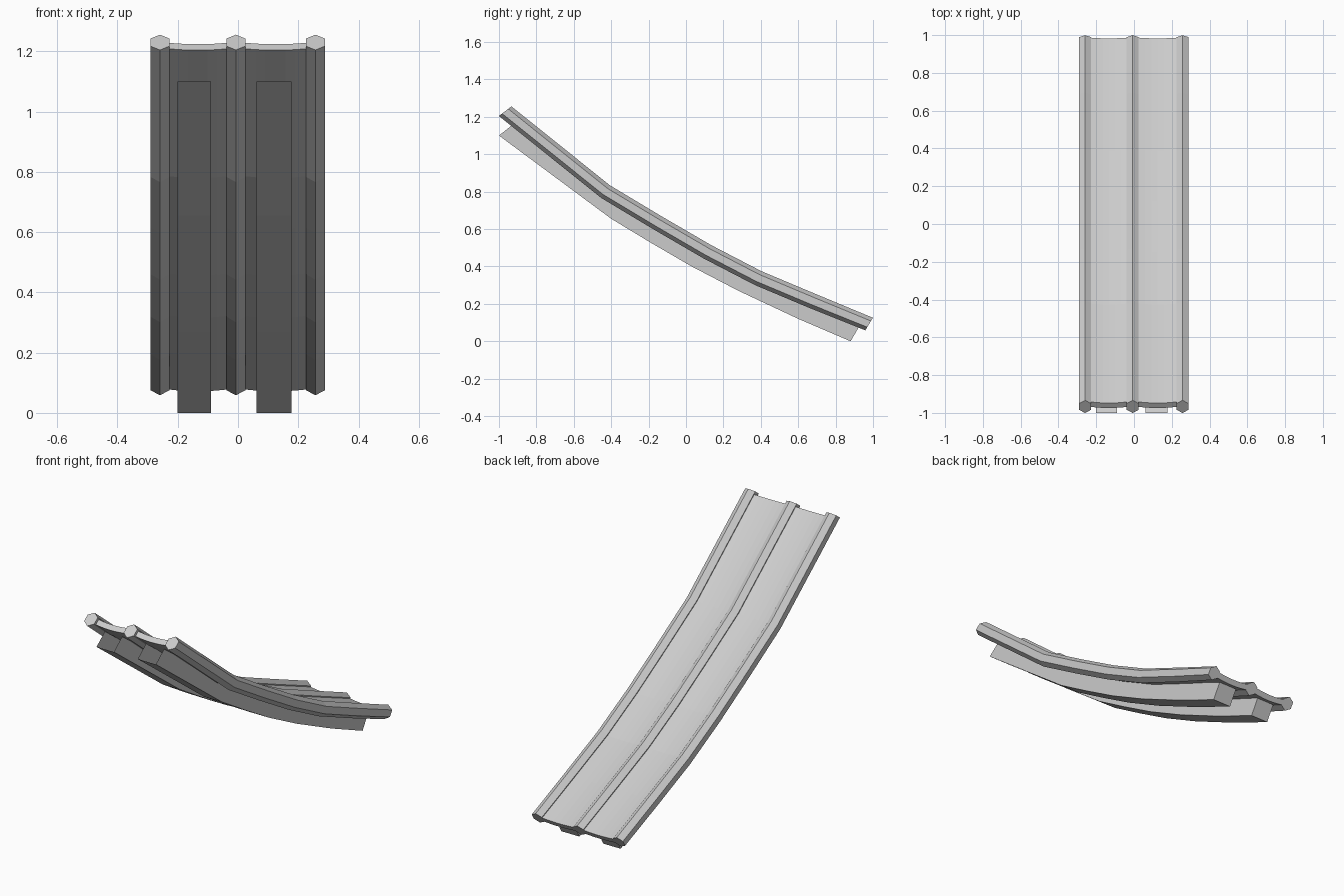
import bpy, bmesh
from mathutils import Vector

if "Cube" in bpy.data.objects:
    bpy.data.objects.remove(bpy.data.objects["Cube"])

# Side-view (y, z) paths: the slide centre line and the underside of the supports
PATH = [(-0.967, 1.23), (-0.43, 0.80), (-0.15, 0.632), (0.115, 0.478),
        (0.385, 0.338), (0.68, 0.214), (0.979, 0.092)]
LOW = [(-1.0, 1.10), (-0.4, 0.655), (-0.19, 0.528), (0.03, 0.40),
       (0.28, 0.27), (0.6, 0.12), (0.88, 0.0)]


def stations(path, start_up, end_up, start_shift=0.0):
    """Return (point, up) pairs with mitred ups and given end tilts."""
    pts = [Vector(p) for p in path]
    dirs = [(b - a).normalized() for a, b in zip(pts, pts[1:])]
    ups = [Vector(start_up)]
    for a, b in zip(dirs, dirs[1:]):
        t = (a + b).normalized()
        ups.append(Vector((-t.y, t.x)) / t.dot(a))
    ups.append(Vector(end_up))
    pts[0] = pts[0] + dirs[0] * start_shift
    return list(zip(pts, ups))


def sweep(name, section, rows, closed=True, caps=(True, True), smooth=False):
    """Sweep a cross-section of (x, up offset) points along stations."""
    bm = bmesh.new()
    rings = [[bm.verts.new((x, p.x + u.x * h, p.y + u.y * h)) for x, h in section]
             for p, u in rows]
    n = len(section)
    for a, b in zip(rings, rings[1:]):
        for i in range(n if closed else n - 1):
            j = (i + 1) % n
            bm.faces.new((a[i], a[j], b[j], b[i]))
    if caps[0]:
        bm.faces.new(rings[0])
    if caps[1]:
        bm.faces.new(rings[-1])
    bmesh.ops.recalc_face_normals(bm, faces=bm.faces)
    mesh = bpy.data.meshes.new(name)
    bm.to_mesh(mesh)
    bm.free()
    ob = bpy.data.objects.new(name, mesh)
    bpy.context.collection.objects.link(ob)
    return ob


START_UP, END_UP = (0.82, 0.62), (0.5, 0.82)
rail_rows = stations(PATH, START_UP, END_UP)
bed_rows = stations(PATH, START_UP, END_UP, 0.017)
low_rows = stations(LOW, (0.76, 0.60), (0.5, 0.86))

# Hexagonal rails
RAILS = {"left_rail": -0.259, "middle_rail": -0.007, "right_rail": 0.257}
for name, cx in RAILS.items():
    hexagon = [(0, 0.041), (0.032, 0.02), (0.032, -0.02),
               (0, -0.041), (-0.032, -0.02), (-0.032, 0.02)]
    sweep(name, [(cx + x, h) for x, h in hexagon], rail_rows)

# Shallow trough beds between the rails
xs = list(RAILS.values())
for name, x0, x1 in (("left_bed", xs[0], xs[1]), ("right_bed", xs[1], xs[2])):
    N = 8
    arc = []
    for i in range(N + 1):
        s = i / N
        arc.append((x0 + (x1 - x0) * s, 0.02 - 0.013 * 4 * s * (1 - s)))
    sweep(name, arc + [(x, h - 0.032) for x, h in reversed(arc)], bed_rows)

# Channel-shaped support beams, open at the upper end
for name, x0, x1 in (("left_support", -0.2, -0.09), ("right_support", 0.062, 0.177)):
    sweep(name, [(x0, 0.1), (x0, 0), (x1, 0), (x1, 0.1)], low_rows,
          closed=False, caps=(False, True))
